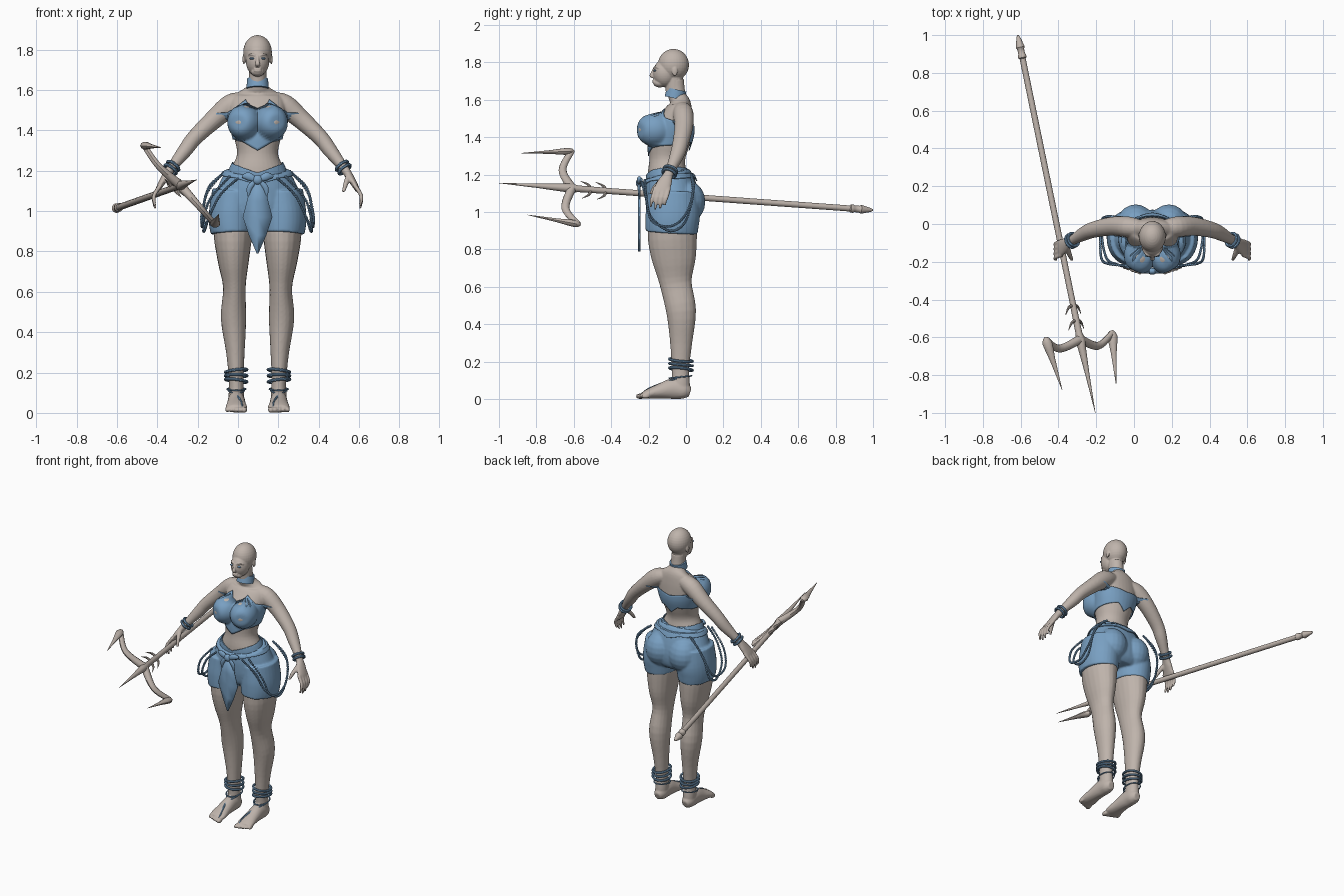
import bpy, bmesh, math
from mathutils import Vector, Matrix
from mathutils.bvhtree import BVHTree

cube = bpy.data.objects.get("Cube")
if cube:
    bpy.data.objects.remove(cube)
CX = 0.097  # centre line of the figure


def material(name, rgb):
    m = bpy.data.materials.new(name)
    m.use_nodes = True
    m.diffuse_color = (*rgb, 1)
    m.node_tree.nodes["Principled BSDF"].inputs["Base Color"].default_value = (*rgb, 1)
    return m


STONE = material("pale stone", (0.52, 0.455, 0.41))
BLUE = material("soft blue", (0.19, 0.35, 0.54))


def spline(pts, steps, cyclic=False):
    """Catmull-Rom through tuples of any length."""
    pts = [Vector(p) for p in pts]
    n, out = len(pts), []
    for i in range(n if cyclic else n - 1):
        a, b, c, d = [pts[k % n] if cyclic else pts[min(max(k, 0), n - 1)] for k in range(i - 1, i + 3)]
        for j in range(steps):
            t = j / steps
            out.append(0.5 * (2 * b + (c - a) * t + (2 * a - 5 * b + 4 * c - d) * t ** 2
                              + (3 * b - a - 3 * c + d) * t ** 3))
    return out if cyclic else out + [pts[-1]]


def tube(bm, pts, s=1, ref=(1, 0, 0), n=20, steps=4, ox=CX, cyclic=False):
    """Loft ellipses along points (x, y, z, radius along ref, other radius)."""
    rows = spline([(ox + s * p[0], *p[1:]) for p in pts], steps, cyclic)
    rings, m = [], len(rows)
    for i, r in enumerate(rows):
        nxt, prv = (rows[(i + 1) % m], rows[i - 1]) if cyclic else (rows[min(i + 1, m - 1)], rows[max(i - 1, 0)])
        t = (Vector(nxt[:3]) - Vector(prv[:3])).normalized()
        u = Vector(ref)
        u = (u - t * u.dot(t)).normalized()
        v = t.cross(u)
        angles = [math.tau * k / n for k in range(n)]
        rings.append([bm.verts.new(Vector(r[:3]) + u * math.cos(a) * max(r[3], .0005)
                                   + v * math.sin(a) * max(r[4], .0005)) for a in angles])
    for i in range(m if cyclic else m - 1):
        a, b = rings[i], rings[(i + 1) % m]
        for k in range(n):
            bm.faces.new((a[k], a[(k + 1) % n], b[(k + 1) % n], b[k]))
    if not cyclic:
        bm.faces.new(rings[0][::-1])
        bm.faces.new(rings[-1])


def ball(bm, x, y, z, rx, ry, rz, s=1, seg=20):
    mat = Matrix.Translation((CX + s * x, y, z)) @ Matrix.Diagonal((rx, ry, rz, 1))
    bmesh.ops.create_uvsphere(bm, u_segments=seg, v_segments=max(seg // 2, 4), radius=1, matrix=mat)


def finish(bm, name, mat, voxel=0, smooth=3, thick=0):
    bmesh.ops.recalc_face_normals(bm, faces=bm.faces[:])
    me = bpy.data.meshes.new(name)
    bm.to_mesh(me)
    bm.free()
    me.materials.append(mat)
    for p in me.polygons:
        p.use_smooth = True
    me.set_sharp_from_angle(angle=math.radians(40))
    ob = bpy.data.objects.new(name, me)
    bpy.context.scene.collection.objects.link(ob)
    if voxel:
        r = ob.modifiers.new("Fuse", "REMESH")
        r.mode, r.voxel_size, r.use_smooth_shade = "VOXEL", voxel, True
        f = ob.modifiers.new("Soften", "SMOOTH")
        f.factor, f.iterations = 0.5, smooth
    if thick:
        t = ob.modifiers.new("Thickness", "SOLIDIFY")
        t.thickness, t.offset = thick, 1
    return ob


# body: torso, bust, arms, hands, legs and feet
bm = bmesh.new()
tube(bm, [(0, -.09, 1.08, .16, .11), (0, -.10, 1.2, .135, .105), (0, -.10, 1.28, .102, .095),
          (0, -.09, 1.36, .115, .105), (0, -.065, 1.45, .135, .105), (0, -.04, 1.53, .14, .078),
          (0, -.03, 1.575, .115, .058), (0, -.038, 1.6, .07, .05), (0, -.05, 1.63, .046, .047),
          (0, -.06, 1.71, .043, .048)], n=32)
for s in (1, -1):
    ball(bm, .066, -.165, 1.44, .076, .092, .084, s)
    tube(bm, [(.06, -.025, 1.55, .045, .04), (.13, -.015, 1.525, .055, .056), (.215, -.012, 1.455, .05, .048),
              (.31, -.03, 1.365, .043, .04), (.36, -.05, 1.3, .038, .036), (.43, -.09, 1.21, .025, .023),
              (.46, -.11, 1.165, .037, .019), (.487, -.13, 1.12, .043, .014), (.495, -.135, 1.1, .03, .01)],
         s, ref=(0, 1, 0))
    for k in range(4):
        y, drop = -.165 + .025 * k, (.012, 0, .004, .022)[k]
        tube(bm, [(.48, y, 1.13, .011, .011), (.51, y - .012, 1.085, .0105, .0105),
                  (.514, y - .02, 1.05 + drop / 2, .0095, .0095), (.508, y - .024, 1.012 + drop, .006, .006)],
             s, ref=(0, 1, 0), n=10)
    tube(bm, [(.45, -.125, 1.175, .014, .014), (.437, -.165, 1.135, .013, .013),
              (.425, -.19, 1.095, .008, .008)], s, ref=(0, 1, 0), n=10)
    tube(bm, [(.115, -.06, 1.05, .095, .115), (.122, -.073, .89, .096, .132), (.12, -.065, .75, .077, .118),
              (.115, -.055, .62, .056, .086), (.119, -.026, .47, .063, .08), (.11, -.026, .3, .046, .059),
              (.106, -.03, .16, .036, .047), (.105, -.027, .08, .039, .048), (.105, -.027, .02, .036, .045)], s)
    tube(bm, [(.105, .022, .035, .022, .025), (.105, -.01, .045, .04, .045), (.105, -.07, .055, .043, .055),
              (.105, -.14, .042, .047, .04), (.105, -.2, .028, .054, .027), (.106, -.23, .02, .048, .018)], s)
    for k in range(5):
        ball(bm, .066 + .021 * k, -.245 + .007 * k, .015, .015 - .001 * k, .025, .016 - .001 * k, s, 12)
for v in bm.verts:
    v.co.z = max(v.co.z, 0)
body = finish(bm, "body", STONE, .006)

# head and face
bm = bmesh.new()
ball(bm, 0, -.067, 1.787, .071, .083, .085, seg=32)
ball(bm, 0, -.113, 1.742, .058, .064, .074, seg=32)
ball(bm, 0, -.14, 1.69, .033, .036, .024)
tube(bm, [(0, -.06, 1.62, .043, .046), (0, -.065, 1.72, .044, .05)])
tube(bm, [(0, -.168, 1.768, .007, .008), (0, -.18, 1.742, .009, .009), (0, -.186, 1.728, .013, .009),
          (0, -.174, 1.718, .01, .004)], n=12)
for z in (1.703, 1.694):
    ball(bm, 0, -.171, z, .02, .009, .006, seg=12)
for s in (1, -1):
    tube(bm, [(.01, -.171, 1.77, .005, .005), (.03, -.163, 1.777, .006, .006), (.047, -.143, 1.77, .004, .004)],
         s, ref=(0, 0, 1), n=8)
    ball(bm, .068, -.06, 1.752, .007, .016, .026, s, 12)
finish(bm, "head", STONE, .0035)
bm = bmesh.new()
for s in (1, -1):
    ball(bm, .027, -.166, 1.756, .013, .009, .006, s, 12)
finish(bm, "eyes", BLUE)

# shorts
bm = bmesh.new()
tube(bm, [(0, -.1, 1.2, .155, .122), (0, -.085, 1.14, .188, .138), (0, -.07, 1.05, .222, .146),
          (0, -.07, .98, .21, .135), (0, -.07, .95, .17, .11)], n=40)
for s in (1, -1):
    ball(bm, .088, 0, 1.055, .1, .104, .115, s)
    tube(bm, [(.115, -.07, 1.1, .11, .135), (.126, -.07, 1.0, .114, .145), (.127, -.074, .94, .114, .143),
              (.125, -.077, .89, .107, .139)], s, n=32)
shorts = finish(bm, "shorts", BLUE, .007, 2)

bpy.context.view_layer.update()
dg = bpy.context.evaluated_depsgraph_get()
TREES = {o: BVHTree.FromObject(o, dg) for o in (body, shorts)}


def keyed(keys, x):
    for (a, p), (b, q) in zip(keys, keys[1:]):
        if x <= b:
            return p + (q - p) * (x - a) / (b - a)
    return keys[-1][1]


def wrap(name, targets, axis_y, low, high, gap, limit):
    """Cloth band on the body; edge heights are keyed by degrees from the front."""
    bm, cols, rows = bmesh.new(), 120, 14
    grid = []
    for i in range(cols):
        deg = 360 * i / cols
        a, side = math.radians(deg), min(deg, 360 - deg)
        lo, hi = keyed(low, side), keyed(high, side)
        d = Vector((math.sin(a), -math.cos(a), 0))
        col = []
        for j in range(rows + 1):
            o = Vector((CX, axis_y, lo + (hi - lo) * j / rows))
            hits = [TREES[t].ray_cast(o, d)[3] or .05 for t in targets]
            col.append(bm.verts.new(o + d * (min(max(hits), limit) + gap)))
        grid.append(col)
    for i in range(cols):
        a, b = grid[i], grid[(i + 1) % cols]
        for j in range(rows):
            bm.faces.new((a[j], b[j], b[j + 1], a[j + 1]))
    return finish(bm, name, BLUE, thick=.006)


wrap("bandeau_top", [body], -.06, [(0, 1.3), (35, 1.35), (90, 1.36), (150, 1.375), (180, 1.33)],
     [(0, 1.505), (25, 1.52), (48, 1.55), (65, 1.505), (100, 1.48), (180, 1.455)], .004, .2)
wrap("waist_sash", [body, shorts], -.09, [(0, 1.13), (50, 1.165), (90, 1.175), (150, 1.185), (180, 1.165)],
     [(0, 1.19), (50, 1.225), (90, 1.24), (150, 1.235), (180, 1.215)], .004, .3)

# sash knot with bow and hanging tails
bm = bmesh.new()
ball(bm, 0, -.25, 1.155, .026, .018, .024)
for s in (1, -1):
    tube(bm, [(.01, -.25, 1.155, .012, .01), (.045, -.25, 1.172, .02, .012), (.075, -.238, 1.172, .008, .008)],
         s, ref=(0, 0, 1), n=12)
    tube(bm, [(.01, -.25, 1.15, .01, .008), (.04, -.25, 1.115, .014, .008), (.045, -.245, 1.065, .002, .002)], s, n=10)
finish(bm, "sash_knot", BLUE)

# pointed front cloth with a centre crease
bm = bmesh.new()
rows = [[bm.verts.new((CX + k * w, -.243 - .007 * (k == 0), z)) for k in (-1, 0, 1)]
        for z, w in ((1.16, .025), (1.05, .052), (.97, .073), (.88, .042), (.79, .002))]
for a, b in zip(rows, rows[1:]):
    for k in (0, 1):
        bm.faces.new((a[k], a[k + 1], b[k + 1], b[k]))
finish(bm, "front_cloth", BLUE, thick=.006)

# choker
bm = bmesh.new()
tube(bm, [(0, -.06, 1.608, .055, .055), (0, -.05, 1.655, .052, .053)], n=32, steps=1)
finish(bm, "choker", BLUE)

# beaded chains hanging at the hips
LOOPS = ([(.10, -.235, 1.16), (.185, -.215, 1.08), (.24, -.185, .97), (.265, -.09, .9), (.265, -.01, .94),
          (.255, .035, 1.08), (.17, .03, 1.19)],
         [(.14, -.22, 1.17), (.235, -.21, 1.06), (.27, -.18, .95), (.275, -.08, .925), (.275, 0, .99),
          (.24, .04, 1.12), (.15, .03, 1.2)])
bm = bmesh.new()
for s in (1, -1):
    for loop in LOOPS:
        for p in spline(loop, 11):
            ball(bm, *p, .0075, .0075, .0075, s, 8)
finish(bm, "hip_chains", BLUE)


def hoop(bm, s, centre, axis, ra, rb, r):
    t = Vector(axis).normalized()
    u = (Vector((0, 1, 0)) - t * t.y).normalized()
    v = t.cross(u)
    pts = [Vector(centre) + u * ra * math.cos(a) + v * rb * math.sin(a) for a in [math.tau * k / 12 for k in range(12)]]
    tube(bm, [(*p, r, r) for p in pts], s, ref=t, n=8, steps=3, cyclic=True)


# wrist and ankle bands, foot straps
bands, straps = bmesh.new(), bmesh.new()
for s in (1, -1):
    for k in (0, 1):
        hoop(bands, s, (.418 + .013 * k, -.083 - .007 * k, 1.224 - .017 * k), (.07, -.04, -.09), .036, .034, .008)
    for k in range(3):
        hoop(bands, s, (.106, -.027, .16 + .024 * k), (.12 * (k - 1), .1, 1), .062, .054, .0075)
    hoop(straps, s, (.105, -.03, .118), (0, -.1, 1), .06, .046, .004)
    for x in (.065, .145):
        tube(straps, [(x, -.05, .11, .004, .004), (.1, -.13, .085, .004, .004), (.08, -.2, .056, .004, .004),
                      (.077, -.235, .03, .004, .004)], s, n=8)
finish(bands, "wrist_and_ankle_bands", BLUE)
finish(straps, "foot_straps", BLUE)

# trident: shaft with pommel, long centre spike, two hooked prongs, barbs
BUTT, TIP = Vector((-.615, 1, 1.01)), Vector((-.205, -1, 1.155))


def along(y, r):
    return (*BUTT.lerp(TIP, (1 - y) / 2), r, r)


bm = bmesh.new()
tube(bm, [along(y, r) for y, r in ((1, .004), (.985, .011), (.935, .024), (.925, .018), (.9, .018), (.895, .022),
                                   (.88, .022), (.875, .016), (-.4, .016), (-.58, .018), (-.61, .026),
                                   (-.66, .021), (-.8, .011), (-1, .001))], ox=0, steps=1, n=16)
hub = along(-.61, .025)
UPPER, LOWER = Vector((-.465, -.612, 1.325)), Vector((-.115, -.577, .935))
for bend, mid, tip in ((UPPER, (-.395, -.66, 1.225), (-.38, -.88, 1.315)),
                       (LOWER, (-.19, -.645, 1.02), (-.095, -.848, .985))):
    tube(bm, [hub, (*mid, .021, .017), (*bend, .017, .015)], ox=0, ref=(0, 1, 0), n=10, steps=6)
    inner = bend.lerp(Vector(tip), .4)
    tube(bm, [(*bend.lerp(Vector(tip), -.05), .006, .006), (*bend.lerp(Vector(tip), .06), .026, .02),
              (*inner, .015, .011), (*tip, .001, .001)], ox=0, n=10, steps=2)
across = (UPPER - LOWER).normalized()
for y in (-.43, -.51):
    for k in (1, -1):
        root = Vector(along(y, 0)[:3])
        p, q = root + across * k * .035 + Vector((0, -.01, 0)), root + across * k * .062 + Vector((0, -.05, 0))
        tube(bm, [(*root, .01, .01), (*p, .007, .007), (*q, .001, .001)], ox=0, ref=(0, 0, 1), n=8)
finish(bm, "trident", STONE)
